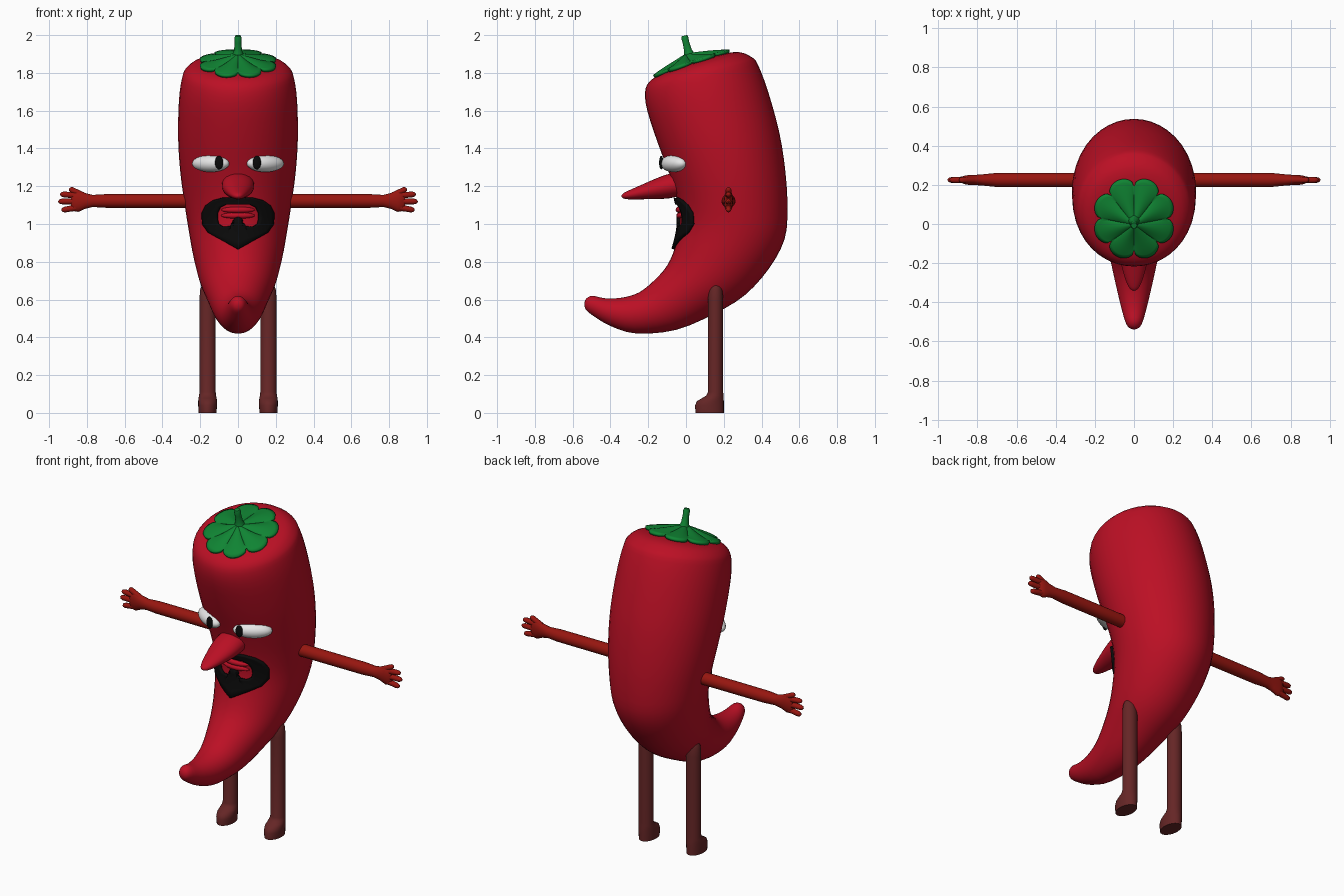
import bpy, bmesh, math
from mathutils import Vector, Matrix
from mathutils.bvhtree import BVHTree

if "Cube" in bpy.data.objects:
    bpy.data.objects.remove(bpy.data.objects["Cube"])


def mat(name, rgb):
    m = bpy.data.materials.new(name)
    m.diffuse_color = (*rgb, 1)
    m.use_nodes = True
    m.node_tree.nodes["Principled BSDF"].inputs["Base Color"].default_value = m.diffuse_color
    return m


RED = mat("pepper_red", (0.5, 0.005, 0.018))
ARM = mat("arm_red", (0.31, 0.008, 0.005))
LEG = mat("leg_brown", (0.13, 0.019, 0.019))
GREEN = mat("leaf_green", (0.005, 0.23, 0.033))
WHITE = mat("eye_white", (0.82, 0.82, 0.82))
BLACK = mat("hair_black", (0.003, 0.003, 0.003))


def finish(name, bm, material):
    bmesh.ops.recalc_face_normals(bm, faces=bm.faces)
    me = bpy.data.meshes.new(name)
    bm.to_mesh(me)
    bm.free()
    me.materials.append(material)
    ob = bpy.data.objects.new(name, me)
    bpy.context.collection.objects.link(ob)
    return ob


def smooth_rows(rows, n):
    """Catmull-Rom interpolation of number tuples."""
    out = []
    for i in range(len(rows) - 1):
        p = [rows[max(i - 1, 0)], rows[i], rows[i + 1], rows[min(i + 2, len(rows) - 1)]]
        for k in range(n):
            t = k / n
            out.append(tuple(
                0.5 * (2 * b + (c - a) * t + (2 * a - 5 * b + 4 * c - d) * t * t
                       + (3 * b - a - 3 * c + d) * t ** 3)
                for a, b, c, d in zip(*p)))
    return out + [rows[-1]]


def loft(name, sections, material, sides=16):
    """Skin elliptical sections (centre, axis u, axis v)."""
    bm = bmesh.new()
    rings = []
    for c, u, v in sections:
        rings.append([bm.verts.new(Vector(c) + Vector(u) * math.cos(a) + Vector(v) * math.sin(a))
                      for a in (2 * math.pi * k / sides for k in range(sides))])
    for r, q in zip(rings, rings[1:]):
        for k in range(sides):
            j = (k + 1) % sides
            bm.faces.new((r[k], r[j], q[j], q[k]))
    bm.faces.new(rings[0])
    bm.faces.new(rings[-1])
    return finish(name, bm, material)


def ellipsoid(name, loc, radii, material, turn=0):
    bm = bmesh.new()
    bmesh.ops.create_uvsphere(bm, u_segments=28, v_segments=16, radius=1)
    bm.transform(Matrix.Translation(loc) @ Matrix.Rotation(turn, 4, 'Z') @ Matrix.Diagonal((*radii, 1)))
    return finish(name, bm, material)


# Pepper body: front y, z / back y, z / half width, from crown to tail tip
spine = [
    (0.05, 1.862, 0.07, 1.868, 0.01), (-0.05, 1.825, 0.18, 1.898, 0.12),
    (-0.145, 1.787, 0.28, 1.91, 0.225), (-0.197, 1.75, 0.345, 1.885, 0.275),
    (-0.217, 1.695, 0.38, 1.845, 0.297), (-0.205, 1.6, 0.435, 1.7, 0.313),
    (-0.15, 1.43, 0.495, 1.48, 0.317), (-0.09, 1.27, 0.527, 1.27, 0.305),
    (-0.045, 1.12, 0.537, 1.08, 0.282), (-0.033, 1.0, 0.522, 0.92, 0.26),
    (-0.057, 0.88, 0.44, 0.765, 0.235), (-0.1, 0.78, 0.31, 0.622, 0.203),
    (-0.17, 0.7, 0.15, 0.525, 0.165), (-0.25, 0.637, -0.05, 0.44, 0.127),
    (-0.34, 0.61, -0.26, 0.42, 0.095), (-0.43, 0.607, -0.4, 0.46, 0.068),
    (-0.495, 0.62, -0.5, 0.52, 0.045), (-0.528, 0.605, -0.53, 0.547, 0.027),
    (-0.538, 0.582, -0.538, 0.57, 0.006)]
sections = []
for fy, fz, by, bz, w in smooth_rows(spine, 3):
    f, b = Vector((0, fy, fz)), Vector((0, by, bz))
    sections.append(((f + b) / 2, (w, 0, 0), (f - b) / 2))
body = loft("pepper_body", sections, RED, 40)
tree = BVHTree.FromPolygons([v.co for v in body.data.vertices],
                            [p.vertices for p in body.data.polygons])


def on_front(x, z, lift):
    hit, n = tree.ray_cast(Vector((x, -2, z)), Vector((0, 1, 0)))[:2]
    return hit + n * lift


def on_top(x, y, lift):
    hit = tree.ray_cast(Vector((x, y, 4)), Vector((0, 0, -1)))[0]
    return hit + Vector((0, 0, lift))


def patch(name, grid, material, thickness):
    """Closed band of points (columns wrap round), thickened."""
    bm = bmesh.new()
    cols = [[bm.verts.new(p) for p in col] for col in grid]
    for a, b in zip(cols, cols[1:] + cols[:1]):
        for k in range(len(a) - 1):
            bm.faces.new((a[k], a[k + 1], b[k + 1], b[k]))
    ob = finish(name, bm, material)
    mod = ob.modifiers.new("thickness", 'SOLIDIFY')
    mod.thickness, mod.offset = thickness, 0
    return ob


# Goatee: outer x, z and inner x, z, one half then mirrored
half = [(0, 1.14, 0, 1.105), (.08, 1.14, .06, 1.105), (.13, 1.127, .09, 1.09),
        (.165, 1.1, .105, 1.06), (.183, 1.06, .107, 1.03), (.18, 1.0, .1, 1.0),
        (.15, .953, .075, .985), (.1, .922, .025, .988), (.05, .893, .018, 1.03),
        (0, .865, 0, 1.04)]
loop = half + [(-a, b, -c, d) for a, b, c, d in half[-2:0:-1]]
grid = []
for p, q in zip(loop, loop[1:] + loop[:1]):
    for k in range(3):
        a, b, c, d = (m + (n - m) * k / 3 for m, n in zip(p, q))
        grid.append([on_front(a + (c - a) * t / 5, b + (d - b) * t / 5, 0.006) for t in range(6)])
patch("goatee", grid, BLACK, 0.02)

# Lips
for name, z in (("upper_lip", 1.075), ("lower_lip", 1.045)):
    pts = [(x, on_front(x, z, 0.002), 0.016 * math.sqrt(1.02 - (x / 0.09) ** 2))
           for x in (0.09 * (k / 6 - 1) for k in range(13))]
    loft(name, [(p, (0, r, 0), (0, 0, r)) for x, p, r in pts], RED, 12)

# Nose
nose = [(0.02, 1.215, .08, .06), (-.08, 1.203, .086, .067), (-.15, 1.19, .079, .058),
        (-.22, 1.174, .062, .043), (-.28, 1.16, .045, .03), (-.32, 1.152, .028, .019),
        (-.335, 1.15, .015, .011), (-.341, 1.149, .003, .003)]
loft("nose", [((0, y, z), (rx, 0, 0), (0, 0.15 * rz, rz)) for y, z, rx, rz in smooth_rows(nose, 2)], RED, 24)

# Calyx: eight-lobed leaf draped on the crown
grid = []
for k in range(128):
    a = 2 * math.pi * k / 128
    lobe = abs(math.sin(4 * a))
    R = 0.16 + 0.05 * lobe ** 0.45
    col = []
    for j in range(11):
        t = 0.03 + 0.97 * j / 10
        x, y = R * t * math.cos(a), 0.03 * t + R * t * math.sin(a)
        lift = 0.01 + 0.04 * (1 - t) ** 2 + 0.012 * lobe * t * (1 - t) * 3
        col.append(on_top(x, y, lift))
    grid.append(col)
patch("calyx", grid, GREEN, 0.016)

# Stem
stem = [(.02, 1.85, .05), (.018, 1.89, .032), (.01, 1.92, .021), (0, 1.96, .018),
        (-.006, 1.985, .019), (-.008, 1.997, .015)]
loft("stem", [((0, y, z), (r, 0, 0), (0, r, 0.25 * r)) for y, z, r in stem], GREEN, 10)

for s, side in ((-1, "left"), (1, "right")):
    # Eyes
    ellipsoid(side + "_eye", (s * .145, -.065, 1.32), (.11, .05, .045), WHITE, s * math.radians(30))
    ellipsoid(side + "_pupil", (s * .1, -.131, 1.325), (.022, .011, .036), BLACK, s * math.radians(8))

    # Arm and palm: x, y radius, z radius
    arm = [(.2, .037, .037), (.7, .036, .036), (.77, .029, .032), (.81, .026, .042),
           (.845, .025, .058), (.87, .021, .054), (.885, .01, .035)]
    loft(side + "_arm", [((s * x, .225, 1.122), (0, ry, 0), (0, 0, rz)) for x, ry, rz in arm], ARM, 20)

    # Fingers
    for n, (x0, z0, x1, z1) in enumerate([(.82, 1.15, .893, 1.188), (.84, 1.15, .942, 1.158),
                                          (.84, 1.12, .952, 1.119), (.84, 1.09, .935, 1.073)]):
        a, b = Vector((s * x0, .225, z0)), Vector((s * x1, .225, z1))
        d = (b - a).normalized()
        side_axis, up = Vector((0, 1, 0)), d.cross(Vector((0, 1, 0)))
        loft(f"{side}_finger_{n + 1}",
             [(a.lerp(b, t), side_axis * r, up * r) for t, r in
              ((0, .018), (.5, .016), (.82, .015), (.94, .011), (1, .003))], ARM, 12)

    # Leg and foot: z, front y, back y, half width
    leg = [(0, .05, .2, .047), (.04, .048, .2, .05), (.062, .058, .2, .05), (.078, .085, .199, .048),
           (.092, .108, .198, .045), (.11, .116, .197, .043), (.6, .116, .196, .043),
           (.65, .119, .193, .04), (.68, .129, .184, .03), (.695, .142, .17, .015), (.7, .153, .159, .004)]
    loft(side + "_leg", [((s * .161, (f + b) / 2, z), (w, 0, 0), (0, (b - f) / 2, 0))
                         for z, f, b, w in leg], LEG, 24)

# Smooth shading with sharp edges kept
for ob in bpy.data.objects:
    ob.select_set(True)
bpy.context.view_layer.objects.active = body
bpy.ops.object.shade_smooth_by_angle(angle=math.radians(40))
